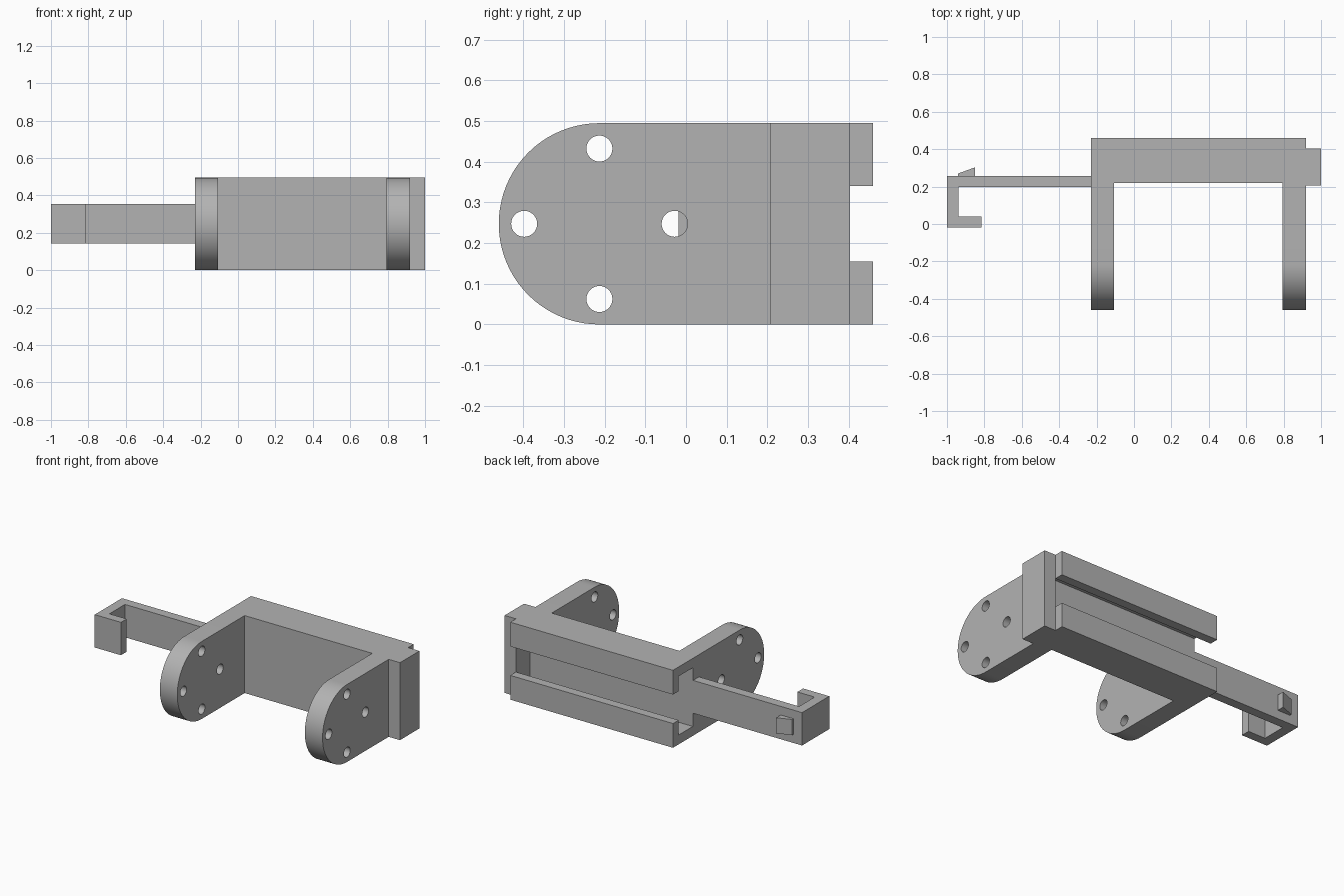
import bpy, bmesh
from math import cos, sin, pi, radians
from mathutils import Vector

cube = bpy.data.objects.get("Cube")
if cube:
    bpy.data.objects.remove(cube, do_unlink=True)

grey = bpy.data.materials.new("plain grey")
grey.use_nodes = True
COLOUR = (0.45, 0.45, 0.45, 1)
grey.diffuse_color = COLOUR
grey.node_tree.nodes["Principled BSDF"].inputs["Base Color"].default_value = COLOUR

H = 0.495          # overall height
MID = H / 2
X0, X1 = -0.23, 0.92   # ends of the channel


def extrude(name, profile, axis, lo, hi):
    """Extrude a closed profile along x (points are y, z) or z (points are x, y)."""
    bm = bmesh.new()
    if axis == "x":
        pts, step = [(lo, a, b) for a, b in profile], Vector((hi - lo, 0, 0))
    else:
        pts, step = [(a, b, lo) for a, b in profile], Vector((0, 0, hi - lo))
    face = bm.faces.new([bm.verts.new(p) for p in pts])
    ext = bmesh.ops.extrude_face_region(bm, geom=[face])
    moved = [g for g in ext["geom"] if isinstance(g, bmesh.types.BMVert)]
    bmesh.ops.translate(bm, verts=moved, vec=step)
    bmesh.ops.recalc_face_normals(bm, faces=bm.faces)
    mesh = bpy.data.meshes.new(name)
    bm.to_mesh(mesh)
    bm.free()
    mesh.materials.append(grey)
    obj = bpy.data.objects.new(name, mesh)
    bpy.context.collection.objects.link(obj)
    return obj


def arc(cy, cz, r, start, end, n):
    return [(cy + r * cos(start + (end - start) * i / n),
             cz + r * sin(start + (end - start) * i / n)) for i in range(n + 1)]


def activate(obj):
    bpy.ops.object.select_all(action="DESELECT")
    obj.select_set(True)
    bpy.context.view_layer.objects.active = obj


# C-shaped channel, open to the back
FRONT, BACK, LIP, WALL = 0.22, 0.46, 0.403, 0.26
half = [(BACK, 0), (BACK, 0.155), (LIP, 0.155), (LIP, 0.06), (WALL, 0.06)]
upper = [(y, H - z) for y, z in reversed(half)]
extrude("channel", [(FRONT, 0)] + half + upper + [(FRONT, H)], "x", X0, X1)

# Plate closing one end of the channel
extrude("end_plate", [(0.207, 0), (LIP, 0), (LIP, H), (0.207, H)], "x", X1, 1.0)

# Round-ended legs, each with four drilled holes
CY = -0.213
leg_profile = [(FRONT, H)] + arc(CY, MID, MID, pi / 2, 3 * pi / 2, 40) + [(FRONT, 0)]
for name, lo, hi in (("right_leg", X0, -0.107), ("left_leg", 0.795, X1)):
    leg = extrude(name, leg_profile, "x", lo, hi)
    for k in range(4):
        a = k * pi / 2
        ring = arc(CY + 0.185 * cos(a), MID + 0.185 * sin(a), 0.032, 0, 2 * pi, 32)[:-1]
        cutter = extrude("hole_cutter", ring, "x", lo - 0.05, hi + 0.05)
        cutter.hide_render = True
        mod = leg.modifiers.new("hole", "BOOLEAN")
        mod.operation, mod.solver, mod.object = "DIFFERENCE", "EXACT", cutter
        activate(leg)
        bpy.ops.object.modifier_apply(modifier=mod.name)
        bpy.data.objects.remove(cutter, do_unlink=True)
    activate(leg)
    bpy.ops.object.shade_smooth_by_angle(angle=radians(30))

# Flat arm ending in a hook
extrude("hook_arm", [(X0, 0.197), (X0, 0.257), (-1, 0.257), (-1, -0.018), (-0.815, -0.018),
                     (-0.815, 0.04), (-0.937, 0.04), (-0.937, 0.197)], "z", 0.143, 0.353)

# Wedge-shaped catch on the back of the arm
extrude("catch", [(-0.94, 0.257), (-0.85, 0.257), (-0.85, 0.303), (-0.94, 0.27)],
        "z", 0.198, 0.298)
